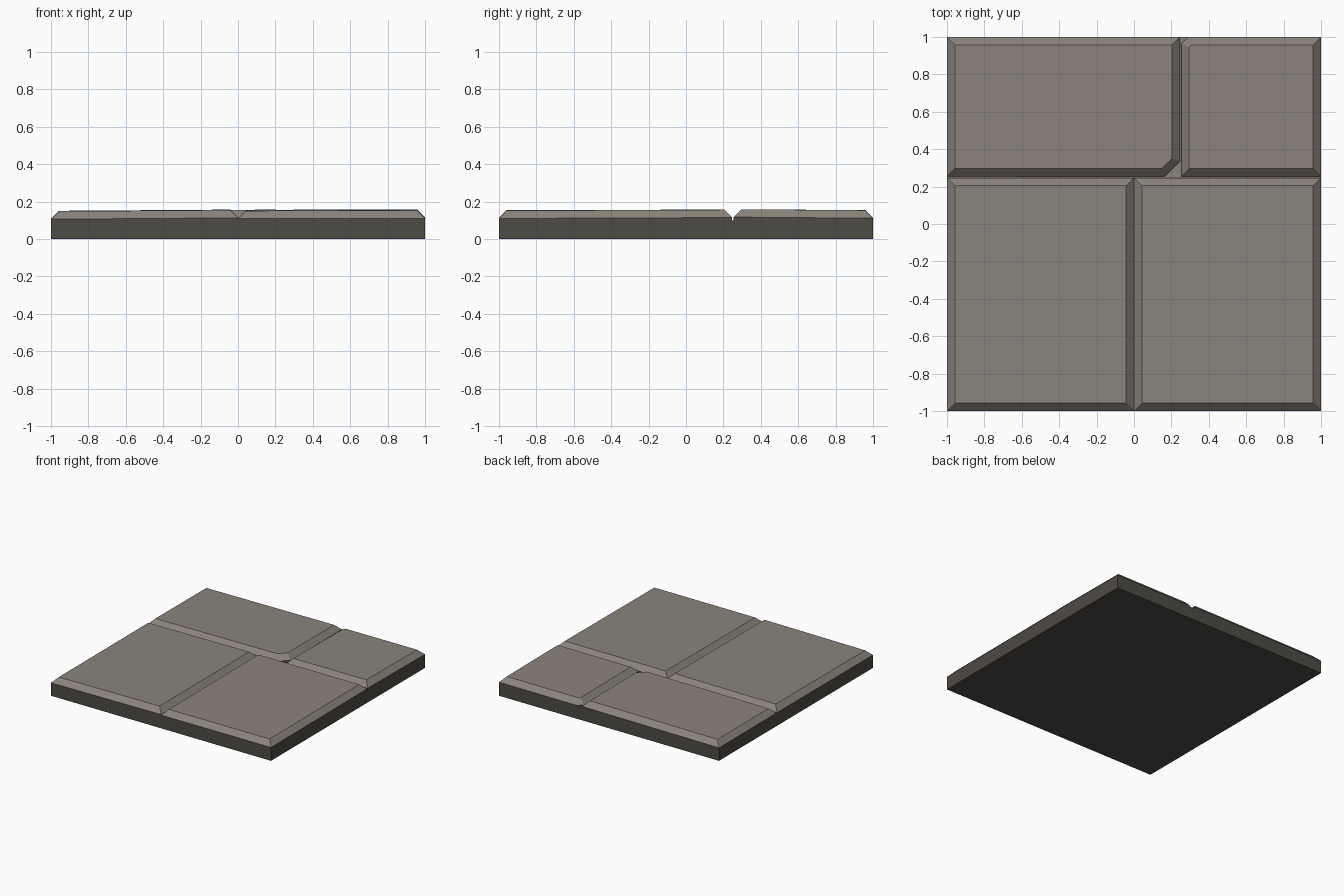
import bpy, bmesh
from mathutils import Vector

if "Cube" in bpy.data.objects:
    bpy.data.objects.remove(bpy.data.objects["Cube"])


def make_material(name, rgb):
    m = bpy.data.materials.new(name)
    m.diffuse_color = (*rgb, 1)
    m.use_nodes = True
    m.node_tree.nodes["Principled BSDF"].inputs["Base Color"].default_value = m.diffuse_color
    return m


STONE = make_material("warm grey stone", (0.26, 0.228, 0.202))
DARK = make_material("dark stone edge", (0.076, 0.070, 0.060))
FLOOR_Z = 0.10   # bottom of the joints
BEVEL = 0.042    # width and height of the worn stone edge


def finish(name, bm):
    bmesh.ops.recalc_face_normals(bm, faces=bm.faces)
    mesh = bpy.data.meshes.new(name)
    bm.to_mesh(mesh)
    bm.free()
    mesh.materials.append(STONE)
    mesh.materials.append(DARK)
    # upward and sloping faces are stone, walls and underside are dark
    for f in mesh.polygons:
        f.material_index = 0 if f.normal.z > 0.3 else 1
    obj = bpy.data.objects.new(name, mesh)
    bpy.context.collection.objects.link(obj)


def inset(points, d):
    """Mitred inset of a counter-clockwise convex outline."""
    out = []
    for i, p in enumerate(points):
        a = (p - points[i - 1]).normalized()
        b = (points[(i + 1) % len(points)] - p).normalized()
        na, nb = Vector((-a.y, a.x)), Vector((-b.y, b.x))
        out.append(p + (na + nb) * d / (1 + na.dot(nb)))
    return out


def paver(name, outline, height, slope_x=0, slope_y=0):
    """Bevelled paving stone whose top leans slightly."""
    outer = [Vector(p) for p in outline]
    inner = inset(outer, BEVEL)
    mid = sum(outer, Vector((0, 0))) / len(outer)

    def top(p):
        return height + slope_x * (p.x - mid.x) + slope_y * (p.y - mid.y)

    bm = bmesh.new()
    rings = [
        [bm.verts.new((p.x, p.y, FLOOR_Z)) for p in outer],
        [bm.verts.new((p.x, p.y, top(p) - BEVEL)) for p in outer],
        [bm.verts.new((p.x, p.y, top(p))) for p in inner],
    ]
    n = len(outer)
    for low, high in zip(rings, rings[1:]):
        for i in range(n):
            j = (i + 1) % n
            bm.faces.new((low[i], low[j], high[j], high[i]))
    bm.faces.new(rings[-1])
    # the hidden underside stays open where it rests on the slab
    finish(name, bm)


# Base slab
bm = bmesh.new()
bmesh.ops.create_cube(bm, size=1)
for v in bm.verts:
    v.co = (v.co.x * 2, v.co.y * 2, (v.co.z + 0.5) * FLOOR_Z)
finish("base_slab", bm)

# Two front pavers
paver("front_left_paver",
      [(-1, -1), (0, -1), (0, 0.247), (-1, 0.247)], 0.153, 0.007, 0.002)
paver("front_right_paver",
      [(0, -1), (1, -1), (1, 0.247), (0, 0.247)], 0.154, 0.001, 0.004)

# Two back pavers with clipped corners
paver("back_left_paver",
      [(-1, 0.255), (0.165, 0.255), (0.245, 0.335), (0.245, 1), (-1, 1)],
      0.154, 0.006, -0.002)
paver("back_right_paver",
      [(0.253, 0.255), (1, 0.255), (1, 1), (0.29, 1), (0.253, 0.963)],
      0.155, 0.002, -0.008)
